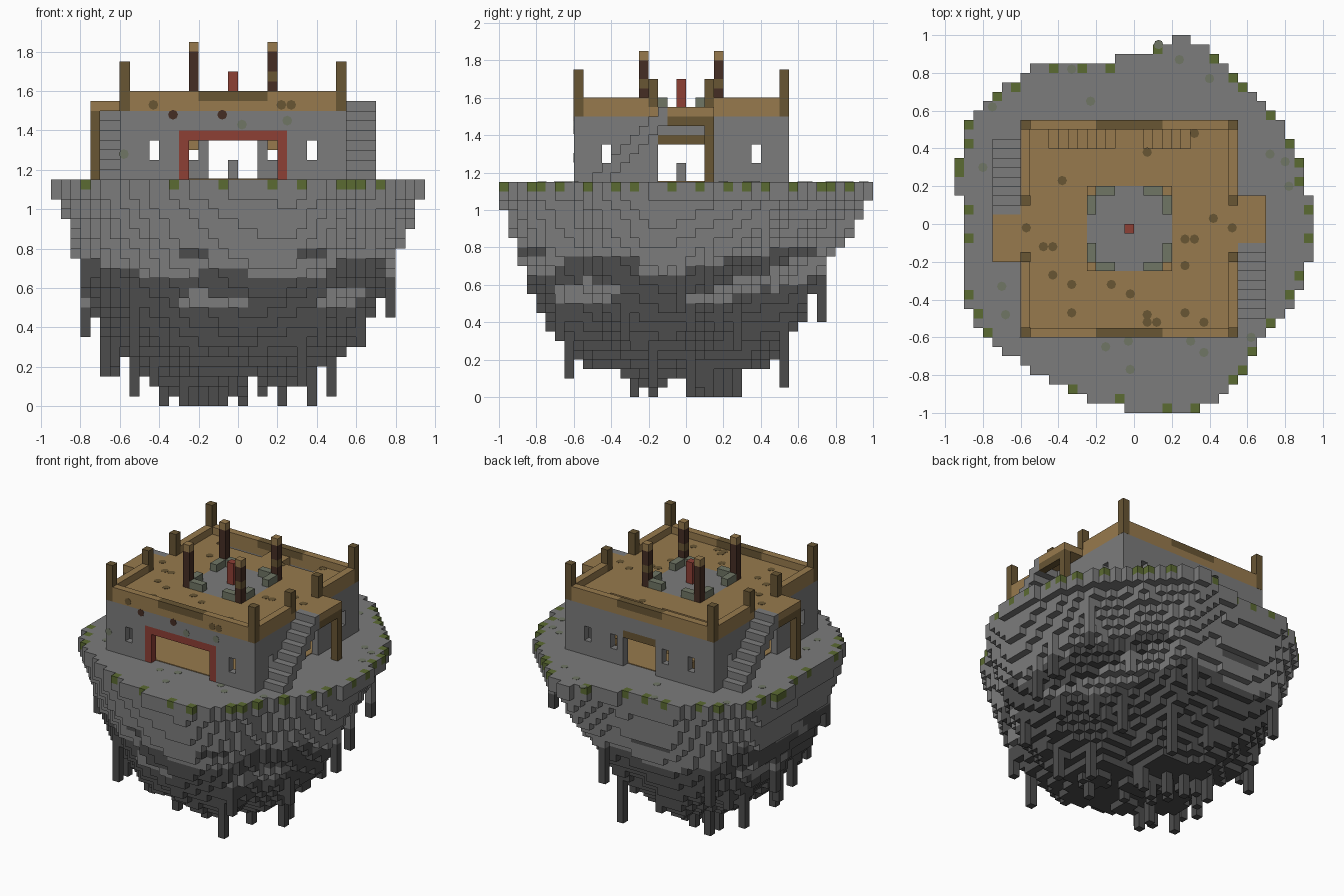
import bpy, bmesh, math, random
from mathutils import Vector

random.seed(11)
U = 0.05      # block size
G = 23        # ground level in blocks

if "Cube" in bpy.data.objects:
    bpy.data.objects.remove(bpy.data.objects["Cube"])


def material(name, r, g, b):
    m = bpy.data.materials.new(name)
    m.use_nodes = True
    m.diffuse_color = (r, g, b, 1)
    m.node_tree.nodes["Principled BSDF"].inputs["Base Color"].default_value = (r, g, b, 1)
    return m


STONE = material("grey stone", .2, .2, .2)
ROCK = material("dark rock", .073, .073, .073)
GRASS = material("grass green", .105, .145, .032)
MOSS = material("mossy stone", .16, .18, .13)
WOOD = material("oak wood", .31, .195, .075)
DARK = material("dark wood", .14, .092, .034)
BROWN = material("charred brown", .06, .026, .017)
RED = material("brick red", .27, .05, .036)


def finish(name, bm, mats):
    me = bpy.data.meshes.new(name)
    bm.to_mesh(me)
    bm.free()
    for m in mats:
        me.materials.append(m)
    ob = bpy.data.objects.new(name, me)
    bpy.context.collection.objects.link(ob)
    return ob


def box(name, mat, x, y, z):
    """Cuboid from (low, high) pairs in blocks."""
    bm = bmesh.new()
    bmesh.ops.create_cube(bm, size=1)
    for v in bm.verts:
        v.co = [U * (lo + (c + .5) * (hi - lo)) for c, (lo, hi) in zip(v.co, (x, y, z))]
    return finish(name, bm, [mat])


def block(x, y, z, mat):
    return {(i, j, k): mat for i in range(*x) for j in range(*y) for k in range(*z)}


def voxels(name, cells):
    """Mesh the exposed sides of a set of blocks."""
    bm = bmesh.new()
    verts = {}
    mats = []

    def vert(p):
        if p not in verts:
            verts[p] = bm.verts.new([U * c for c in p])
        return verts[p]

    for cell, mat in cells.items():
        for axis in range(3):
            a, b = (axis + 1) % 3, (axis + 2) % 3
            for side in (0, 1):
                near = list(cell)
                near[axis] += 2 * side - 1
                if tuple(near) in cells:
                    continue
                ring = []
                for da, db in ((0, 0), (1, 0), (1, 1), (0, 1)):
                    p = list(cell)
                    p[axis] += side
                    p[a] += da
                    p[b] += db
                    ring.append(vert(tuple(p)))
                face = bm.faces.new(ring if side else ring[::-1])
                if mat not in mats:
                    mats.append(mat)
                face.material_index = mats.index(mat)
    return finish(name, bm, mats)


def spot(name, mat, x, y, z, axis="Z", r=.025):
    """Thin eight-sided painted patch."""
    bm = bmesh.new()
    bmesh.ops.create_cone(bm, cap_ends=True, segments=8, radius1=r, radius2=r, depth=.003)
    for v in bm.verts:
        c = v.co.copy()
        v.co = Vector((x, y, z)) + (c if axis == "Z" else Vector((c.x, c.z, c.y)))
    finish(name, bm, [mat])


# Floating island: rim radius every 15 degrees, steep underside with one shallow flank
RIM = (.95, .93, .95, .92, .97, 1.03, .88, .88, .98, 1.0, 1.04, .96,
       .9, .93, 1.0, .96, .95, .95, .98, 1.04, 1.02, .91, .93, .95)


def rim_share(i, j):
    x, y = (i + .5) * U, (j + .5) * U
    a = math.degrees(math.atan2(y, x)) % 360 / 15
    n = int(a) % 24
    r = RIM[n] + (RIM[(n + 1) % 24] - RIM[n]) * (a - int(a))
    return math.hypot(x, y) / r, math.radians(a * 15)


def rock_colour(i, j, k):
    if k >= 16 or k < 10:
        return STONE if k >= 16 else ROCK
    n = math.sin(.45 * i + .9 * k) + math.sin(.4 * j - 1.3 * k + 1) + .3 * (k - 12.7)
    return STONE if n > 0 else ROCK


island = {}
for i in range(-19, 19):
    for j in range(-20, 20):
        t, ang = rim_share(i, j)
        if t > 1:
            continue
        power = 4.2 - 2.9 * max(0, math.cos(ang - math.pi / 4)) ** 2
        lump = .7 * math.sin(.7 * i + .3 * j) * math.cos(.6 * j - .2 * i)
        low = min(21, max(2, round(2.6 + 20 * t ** power + lump)))
        if random.random() < .05 and t < .92:
            low -= random.randint(2, 6)
        for k in range(max(0, low), G):
            island[i, j, k] = rock_colour(i, j, k)
# Grass tufts on the rim, by direction in degrees
for deg in (117, 109, 99, 82, 64, 56, 52, 38, 27, 21, 15, 5, -4, -18, -25, -36, -47, -52, -56,
            -72, -80, -95, -111, -144, -151, -157, -175, 175, 165, 160, 154, 149, 137, 129):
    r = 1.1
    cell = None
    while cell not in island:
        r -= .01
        cell = (math.floor(r * math.cos(math.radians(deg)) / U),
                math.floor(r * math.sin(math.radians(deg)) / U), G - 1)
    island[cell] = GRASS
voxels("floating_island", island)
for x, y in ((-.33, .82), (.13, .95), (.24, .87), (.4, .77), (-.23, .65), (-.7, -.33), (-.68, -.48),
             (-.15, -.65), (-.03, -.62), (-.02, -.77), (.3, -.62), (.37, -.68), (.62, -.6),
             (.72, .37), (.82, .2), (.8, .33), (-.75, .62), (-.8, .3)):
    spot("ground_moss", MOSS, x, y, G * U)

# House walls with doors and windows cut out
walls = block((-12, 11), (-12, 11), (G, 30), STONE)
openings = [block((-11, 10), (-11, 10), (G, 30), None),
            block((-5, 4), (-12, -11), (G, 27), None),
            block((-3, 2), (10, 11), (G, 27), None),
            block((-12, 11), (-3, 2), (G, 27), None)]
for c in (-9, 7):
    openings.append(block((c, c + 1), (-12, 11), (25, 27), None))
    openings.append(block((-12, 11), (c, c + 1), (25, 27), None))
for c in (-5, 3):
    openings.append(block((c, c + 1), (10, 11), (25, 27), None))
for hole in openings:
    for cell in hole:
        walls.pop(cell, None)
# Door lintels and red front frame
walls.update(block((-3, 2), (10, 11), (27, 28), DARK))
for c in (-12, 10):
    walls.update(block((c, c + 1), (-3, 2), (27, 28), DARK))
walls.update(block((-6, 5), (-12, -11), (27, 28), RED))
for c in (-6, 4):
    walls.update(block((c, c + 1), (-12, -11), (G, 28), RED))
voxels("house_walls", walls)
box("house_floor", WOOD, (-11, 10), (-11, 10), (G, G + .1))
box("stone_altar", STONE, (-1, 0), (-1, 0), (G, 25))

# Roof deck with central stone court, stair wells and low parapet
roof = block((-12, 11), (-12, 11), (30, 31), WOOD)
roof.update(block((-5, 4), (-5, 4), (30, 31), STONE))
for well in ((-9, -2), (1, 6)):
    for cell in block(well, (8, 10), (30, 31), None):
        del roof[cell]
for c in (-12, 10):
    roof.update(block((-12, 11), (c, c + 1), (31, 32), WOOD))
    roof.update(block((-4, 3), (c, c + 1), (31, 32), DARK))
    roof.update(block((c, c + 1), (-12, -3), (31, 32), WOOD))
    roof.update(block((c, c + 1), (2, 11), (31, 32), WOOD))
voxels("roof_deck", roof)

# Indoor steps rising from both sides to a middle landing
indoor = block((-2, 1), (8, 10), (29, 30), WOOD)
for n in range(6):
    indoor.update(block((-3 - n, -2 - n), (8, 10), (28 - n, 29 - n), WOOD))
    indoor.update(block((1 + n, 2 + n), (8, 10), (28 - n, 29 - n), WOOD))
voxels("indoor_stairs", indoor)

# Roof posts at corners and beside the landings
for x in (-12, 10):
    for y in (-12, 10):
        box("corner_post", DARK, (x - .02, x + 1.02), (y - .02, y + 1.02), (30, 35))
    for y in (-4, 2):
        box("landing_post", DARK, (x - .02, x + 1.02), (y - .02, y + 1.02), (31, 34))

# Court corners: mossy kerbs and burnt poles
for x, sx in ((-5, 1), (3, -1)):
    for y, sy in ((-5, 1), (3, -1)):
        kerb = {(x + sx * n, y, 31): MOSS for n in (1, 2)}
        kerb.update({(x, y + sy * n, 31): MOSS for n in (1, 2)})
        voxels("court_kerb", kerb)
        pole = block((x, x + 1), (y, y + 1), (31, 36), BROWN)
        pole[x, y, 36] = WOOD
        if x > 0:
            pole[x, y, 33] = DARK
        voxels("burnt_pole", pole)
box("red_post", RED, (-1, 0), (-1, 0), (31, 34))

# Side stairs, landings and their supports
for side, x0, x1, y_top, run in (("left", 11, 14, -2, -1), ("right", -15, -12, 1, 1)):
    steps = {}
    for n in range(8):
        y = y_top + run * n - (1 if run < 0 else 0)
        steps.update(block((x0, x1), (y, y + 1), (max(G, 29 - n), 31 - n), STONE))
    voxels(side + "_stairs", steps)
    y0 = y_top if run < 0 else y_top - 5
    box(side + "_landing", WOOD, (x0, x1), (y0, y0 + 5), (30, 31))
    outer = x1 - 1 if x0 > 0 else x0
    far = y0 + 4 if run < 0 else y0
    box(side + "_landing_beam", DARK, (outer, outer + 1), (y0, y0 + 5), (29, 30))
    box(side + "_landing_support", DARK, (outer, outer + 1), (far, far + 1), (G, 29))

# Worn patches on the deck and front wall
for x, y in ((-.38, .23), (-.57, -.02), (-.48, -.12), (-.43, -.12), (-.43, -.27), (-.33, -.32),
             (-.33, -.47), (-.12, -.32), (-.02, -.37), (.07, -.52), (.12, -.52), (.27, -.47), (.07, -.48),
             (.37, -.52), (.27, -.08), (.32, -.08), (.27, -.22), (.42, .03), (.52, -.02), (.07, .38), (.32, .48)):
    spot("deck_patch", DARK, x, y, 31 * U)
for x in (-.33, -.08):
    spot("beam_end", BROWN, x, -.6, 1.48, "Y")
for x in (-.43, .22, .27):
    spot("band_patch", DARK, x, -.6, 1.53, "Y")
for x, z in ((.25, 1.45), (.02, 1.43), (-.58, 1.28)):
    spot("wall_moss", MOSS, x, -.6, z, "Y")
